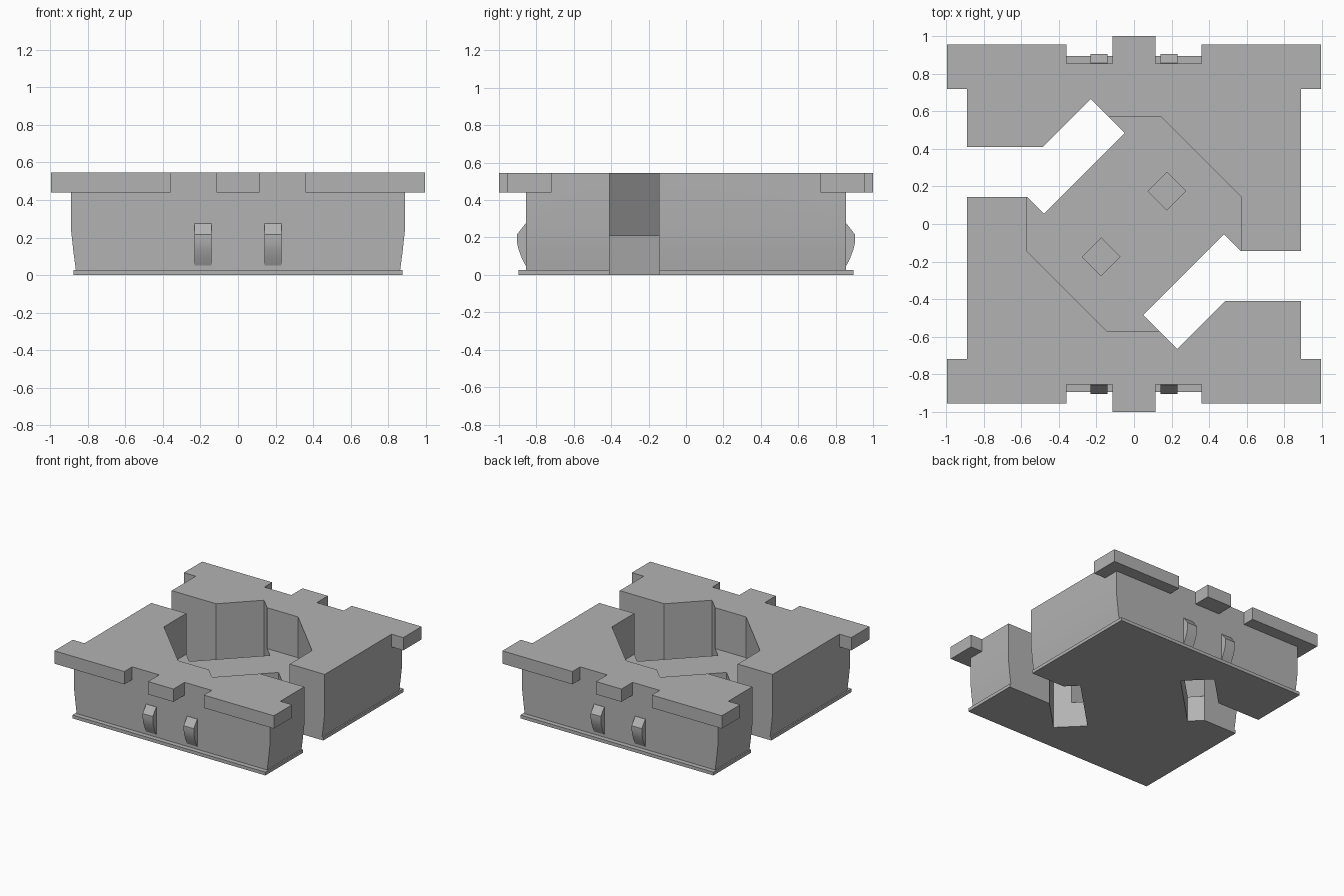
import bpy, bmesh, math
from mathutils import Vector

cube = bpy.data.objects.get("Cube")
if cube:
    bpy.data.objects.remove(cube, do_unlink=True)

grey = bpy.data.materials.new("plain grey")
grey.use_nodes = True
grey.diffuse_color = (0.45, 0.45, 0.45, 1)
grey.node_tree.nodes["Principled BSDF"].inputs["Base Color"].default_value = grey.diffuse_color

TOP, RIM, FLOOR = 0.545, 0.44, 0.21


def prism(name, points, depth):
    """Extrude a closed loop of 3D points along a vector."""
    bm = bmesh.new()
    face = bm.faces.new([bm.verts.new(p) for p in points])
    out = bmesh.ops.extrude_face_region(bm, geom=[face])
    moved = [v for v in out["geom"] if isinstance(v, bmesh.types.BMVert)]
    bmesh.ops.translate(bm, verts=moved, vec=Vector(depth))
    bmesh.ops.recalc_face_normals(bm, faces=bm.faces)
    mesh = bpy.data.meshes.new(name)
    bm.to_mesh(mesh)
    bm.free()
    mesh.materials.append(grey)
    obj = bpy.data.objects.new(name, mesh)
    bpy.context.collection.objects.link(obj)
    return obj


def upright(name, outline, z0, z1):
    return prism(name, [(x, y, z0) for x, y in outline], (0, 0, z1 - z0))


def block(name, x0, x1, y0, y1, z0, z1):
    return upright(name, [(x0, y0), (x1, y0), (x1, y1), (x0, y1)], z0, z1)


def combine(target, tool, operation):
    """Apply a boolean and discard the tool object."""
    mod = target.modifiers.new("bool", "BOOLEAN")
    mod.operation, mod.object, mod.solver = operation, tool, "EXACT"
    bpy.context.view_layer.objects.active = target
    bpy.ops.object.modifier_apply(modifier=mod.name)
    bpy.data.objects.remove(tool, do_unlink=True)


# Main block: sides draw in towards the foot
half = [(0.862, 0.015), (0.876, 0.12), (0.888, 0.23), (0.888, TOP)]
section = half + [(-x, z) for x, z in reversed(half)]
body = prism("housing", [(x, -0.856, z) for x, z in section], (0, 1.712, 0))

# Foot plate
combine(body, block("foot_plate", -0.875, 0.875, -0.895, 0.895, 0, 0.027), "UNION")

# Top rim lugs, front and back
for s in (-1, 1):
    combine(body, block("middle_lug", -0.115, 0.115, s * 0.6, s, RIM, TOP), "UNION")
    for t in (-1, 1):
        lug = [(0.36, 0.72), (0.995, 0.72), (0.995, 0.957), (0.36, 0.957)]
        combine(body, upright("corner_lug", [(t * x, s * y) for x, y in lug], RIM, TOP), "UNION")

# Central eight-sided pocket
quarter = [(0.57, 0.145), (0.145, 0.57), (-0.145, 0.57), (-0.57, 0.145)]
pocket = quarter + [(-x, -y) for x, y in quarter]
combine(body, upright("pocket_cutter", pocket, FLOOR, 1), "DIFFERENCE")

# Elbow slots through the full height, and square sockets in the pocket floor
slot = [(1.2, -0.145), (0.57, -0.145), (0.48, -0.055), (0.05, -0.485),
        (0.23, -0.665), (0.485, -0.41), (1.2, -0.41)]
socket = [(0.275, 0.175), (0.175, 0.275), (0.075, 0.175), (0.175, 0.075)]
for s in (-1, 1):
    combine(body, upright("slot_cutter", [(s * x, s * y) for x, y in slot], -0.5, 1), "DIFFERENCE")
    combine(body, upright("socket_cutter", [(s * x, s * y) for x, y in socket], 0.1, 0.4), "DIFFERENCE")

parts = [body]

# Snap clips, front and back
clip = [(0.84, 0.05), (0.858, 0.05), (0.878, 0.09), (0.895, 0.135),
        (0.904, 0.175), (0.904, 0.215), (0.858, 0.275), (0.84, 0.275)]
for s, side in ((-1, "front"), (1, "back")):
    for t, hand in ((1, "left"), (-1, "right")):
        loop = [(t * 0.14, s * y, z) for y, z in clip]
        parts.append(prism(f"{side}_{hand}_clip", loop, (t * 0.092, 0, 0)))

# Soft shading on gentle bends only
bpy.ops.object.select_all(action="DESELECT")
for obj in parts:
    obj.select_set(True)
bpy.context.view_layer.objects.active = body
bpy.ops.object.shade_smooth_by_angle(angle=math.radians(30))
